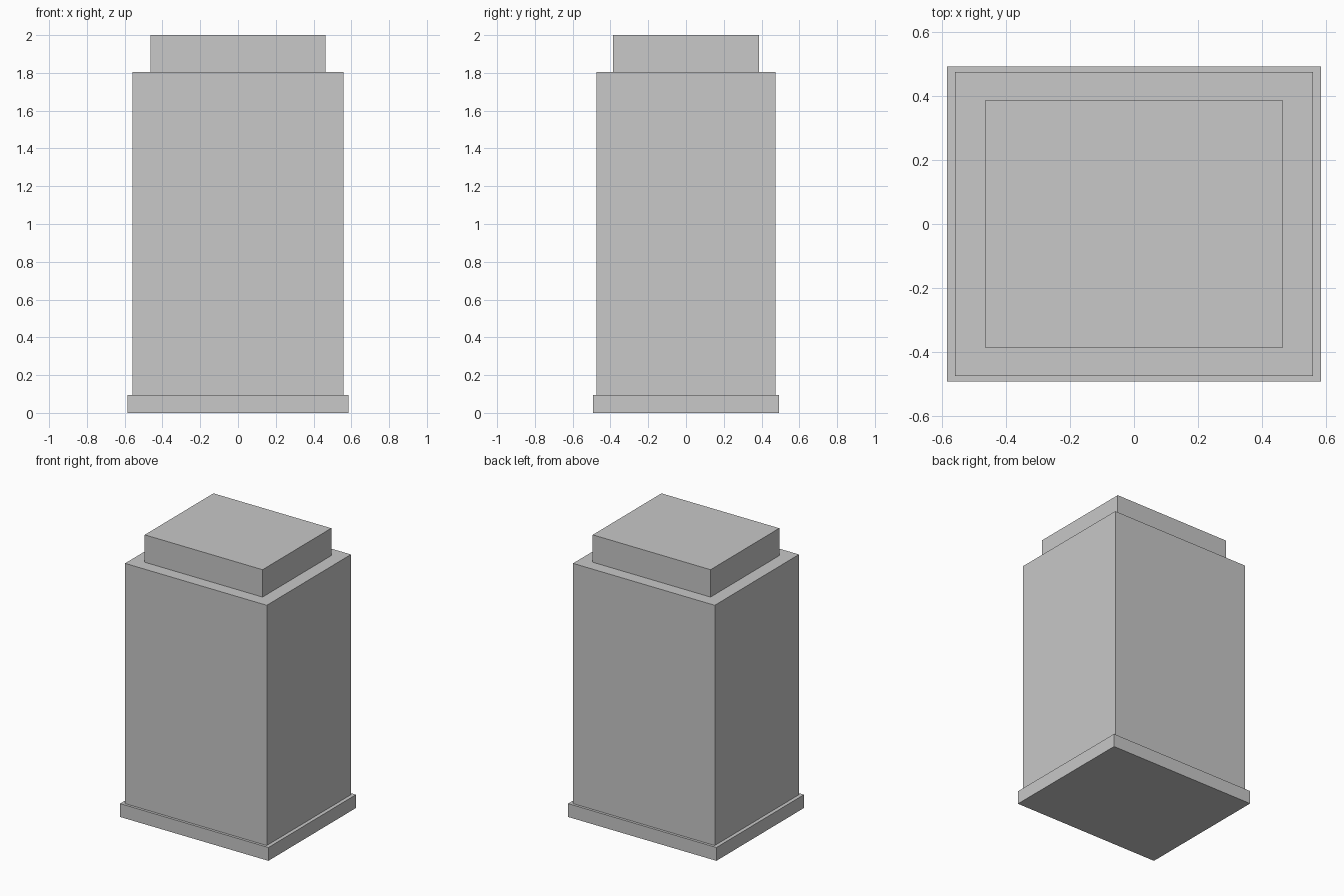
import bpy

if "Cube" in bpy.data.objects:
    bpy.data.objects.remove(bpy.data.objects["Cube"])

grey = bpy.data.materials.new("plain_grey")
grey.diffuse_color = (0.58, 0.58, 0.58, 1)
grey.use_nodes = True
grey.node_tree.nodes["Principled BSDF"].inputs["Base Color"].default_value = grey.diffuse_color


def block(name, width, depth, bottom, top):
    """Add a flat-faced box centred on the vertical axis."""
    bpy.ops.mesh.primitive_cube_add(size=1, location=(0, 0, (bottom + top) / 2))
    obj = bpy.context.object
    obj.name = name
    obj.scale = (width, depth, top - bottom)
    bpy.ops.object.transform_apply(location=False, rotation=False, scale=True)
    obj.data.materials.append(grey)
    return obj


# Wide plinth, tall body and smaller cap, stacked
block("base_plinth", 1.168, 0.984, 0.0, 0.095)
block("main_body", 1.116, 0.947, 0.095, 1.805)
block("top_cap", 0.928, 0.773, 1.805, 2.0)
